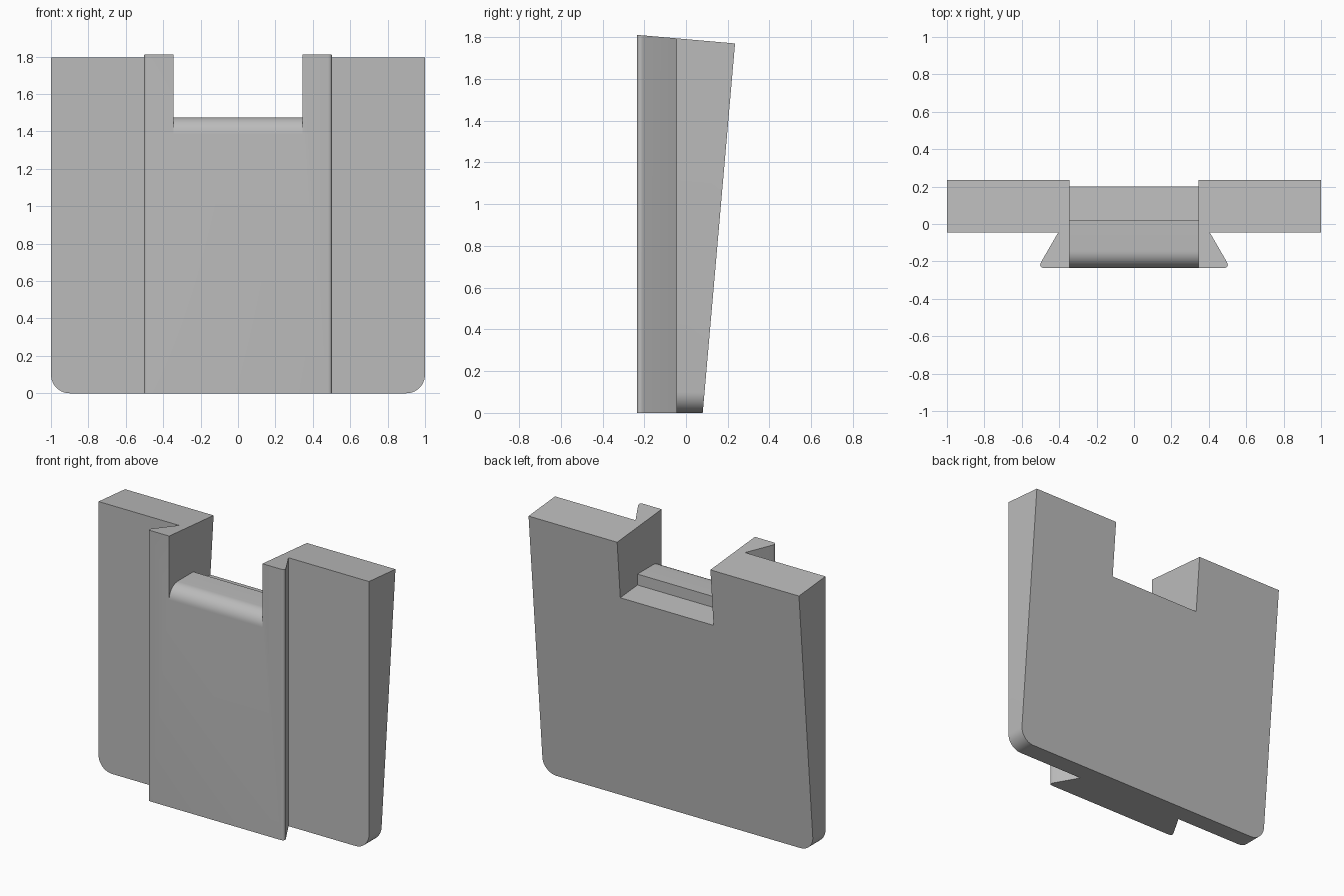
import bpy, bmesh, math
from mathutils import Vector, Matrix

cube = bpy.data.objects.get("Cube")
if cube:
    bpy.data.objects.remove(cube, do_unlink=True)

TILT = math.radians(5)
BACK_NORMAL = Vector((0, math.cos(TILT), -math.sin(TILT)))
TOP_NORMAL = Vector((0, math.sin(TILT), math.cos(TILT)))
TOP_BACK = Vector((0, 0.235, 1.77))

grey = bpy.data.materials.new("plain grey")
grey.use_nodes = True
colour = (0.5, 0.5, 0.5, 1)
grey.diffuse_color = colour
grey.node_tree.nodes["Principled BSDF"].inputs["Base Color"].default_value = colour


def add_object(name, bm):
    bmesh.ops.recalc_face_normals(bm, faces=bm.faces)
    mesh = bpy.data.meshes.new(name)
    bm.to_mesh(mesh)
    bm.free()
    mesh.materials.append(grey)
    obj = bpy.data.objects.new(name, mesh)
    bpy.context.collection.objects.link(obj)
    return obj


def prism(points, direction):
    bm = bmesh.new()
    face = bm.faces.new([bm.verts.new(p) for p in points])
    extruded = bmesh.ops.extrude_face_region(bm, geom=[face])["geom"]
    verts = [v for v in extruded if isinstance(v, bmesh.types.BMVert)]
    bmesh.ops.translate(bm, verts=verts, vec=direction)
    bmesh.ops.recalc_face_normals(bm, faces=bm.faces)
    return bm


def round_edges(bm, test, size, segments):
    edges = [e for e in bm.edges if all(test(v.co) for v in e.verts)]
    bmesh.ops.bevel(bm, geom=edges, offset=size, segments=segments,
                    profile=0.5, affect='EDGES')


# Plate and dovetail rail share one mirrored cross-section
half = [(0.515, -0.235), (0.405, -0.045), (1, -0.045), (1, 0.5)]
section = half + [(-x, y) for x, y in reversed(half)]
bm = prism([(x, y, 0) for x, y in section], (0, 0, 2))

# Rounded bottom corners of the plate and rounded rail lips
for side in (1, -1):
    round_edges(bm, lambda c: abs(c.x - side) < 1e-4 and abs(c.z) < 1e-4, 0.1, 10)
    round_edges(bm, lambda c: abs(c.x - side * 0.515) < 1e-4 and c.y < -0.23, 0.035, 6)

# Sloping back and the top square to it
for normal in (BACK_NORMAL, TOP_NORMAL):
    cut = bmesh.ops.bisect_plane(bm, geom=bm.verts[:] + bm.edges[:] + bm.faces[:],
                                 plane_co=TOP_BACK, plane_no=normal, clear_outer=True)
    rim = [e for e in cut["geom_cut"] if isinstance(e, bmesh.types.BMEdge)]
    bmesh.ops.contextual_create(bm, geom=rim)
plate = add_object("dovetail_mounting_plate", bm)

# Stepped notch with a rounded front lip
lip, radius = 1.475, 0.09
notch = [(0.5, 1.36), (0.02, 1.402), (0.02, lip)]
for i in range(13):
    a = math.pi / 2 * i / 12
    notch.append((-0.235 + radius * (1 - math.sin(a)), lip - radius * (1 - math.cos(a))))
notch += [(-0.5, lip - radius), (-0.5, 2.2), (0.5, 2.2)]
cutters = [add_object("notch_cutter", prism([(-0.345, y, z) for y, z in notch], (0.69, 0, 0)))]

# Four screw holes, square to the sloping back
for x in (-0.59, 0.59):
    for z in (0.682, 1.45):
        bm = bmesh.new()
        bmesh.ops.create_cone(bm, cap_ends=True, segments=32, radius1=0.07, radius2=0.07, depth=1.2)
        turn = BACK_NORMAL.to_track_quat('Z', 'Y').to_matrix().to_4x4()
        bm.transform(Matrix.Translation((x, -0.045, z)) @ turn)
        cutters.append(add_object("hole_cutter", bm))

bpy.context.view_layer.objects.active = plate
plate.select_set(True)
for cutter in cutters:
    cutter.hide_render = True
    mod = plate.modifiers.new("cut", 'BOOLEAN')
    mod.operation = 'DIFFERENCE'
    mod.solver = 'EXACT'
    mod.object = cutter
    bpy.ops.object.modifier_apply(modifier=mod.name)
    bpy.data.objects.remove(cutter, do_unlink=True)
bpy.ops.object.shade_smooth_by_angle(angle=math.radians(30))
